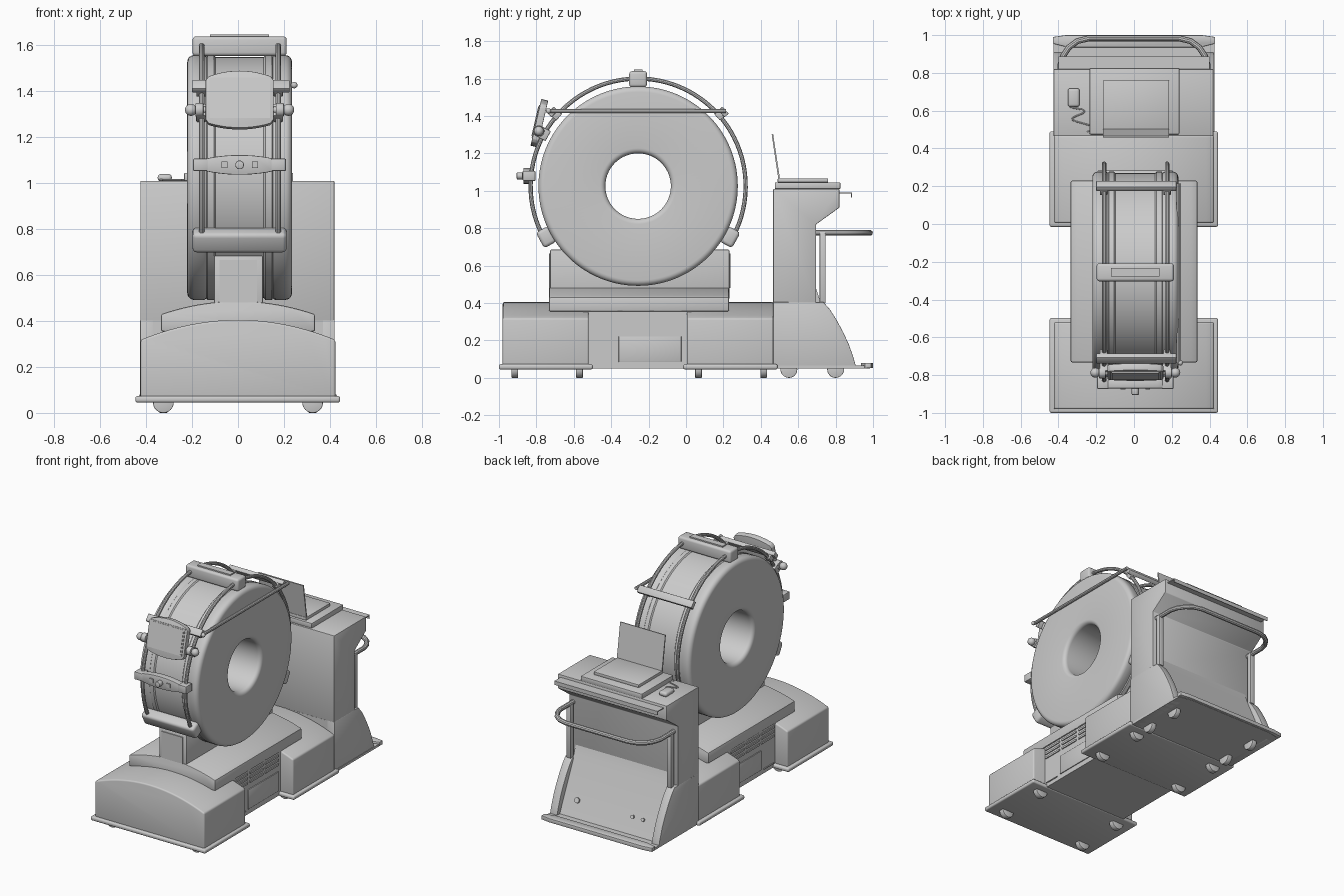
import bpy, bmesh, math
from mathutils import Vector, Matrix

if "Cube" in bpy.data.objects:
    bpy.data.objects.remove(bpy.data.objects["Cube"])

CX, CY, CZ = 0.007, -0.256, 1.025      # ring centre


def finish(name, bm, bevel=0, seg=2, mat=None):
    bmesh.ops.recalc_face_normals(bm, faces=bm.faces)
    if bevel:
        sharp = [e for e in bm.edges if e.calc_face_angle(0) > math.radians(35)]
        bmesh.ops.bevel(bm, geom=sharp, offset=bevel, segments=seg, affect='EDGES', profile=0.5)
    if mat:
        bmesh.ops.transform(bm, matrix=mat, verts=bm.verts)
    me = bpy.data.meshes.new(name)
    bm.to_mesh(me)
    bm.free()
    me.shade_smooth()
    me.set_sharp_from_angle(angle=math.radians(32))
    ob = bpy.data.objects.new(name, me)
    bpy.context.collection.objects.link(ob)
    return ob


def prism(name, pts, axis, a, b, bevel=0, seg=2, mat=None):
    """Extrude a 2D outline along an axis from a to b."""
    put = {'x': lambda p, t: (t, p[0], p[1]), 'y': lambda p, t: (p[0], t, p[1]),
           'z': lambda p, t: (p[0], p[1], t)}[axis]
    bm = bmesh.new()
    lo = [bm.verts.new(put(p, a)) for p in pts]
    hi = [bm.verts.new(put(p, b)) for p in pts]
    bm.faces.new(lo)
    bm.faces.new(hi)
    for i in range(len(pts)):
        j = (i + 1) % len(pts)
        bm.faces.new((lo[i], lo[j], hi[j], hi[i]))
    return finish(name, bm, bevel, seg, mat)


def box(name, x0, x1, y0, y1, z0, z1, bevel=0, seg=2, mat=None):
    return prism(name, [(x0, y0), (x1, y0), (x1, y1), (x0, y1)], 'z', z0, z1, bevel, seg, mat)


def tube(name, pts, r, closed=False):
    cu = bpy.data.curves.new(name, 'CURVE')
    cu.dimensions = '3D'
    cu.bevel_depth, cu.bevel_resolution, cu.use_fill_caps = r, 3, True
    sp = cu.splines.new('POLY')
    sp.points.add(len(pts) - 1)
    for p, co in zip(sp.points, pts):
        p.co = (*co, 1)
    sp.use_smooth = True
    tmp = bpy.data.objects.new(name + "_path", cu)
    bpy.context.collection.objects.link(tmp)
    bm = bmesh.new()
    bm.from_mesh(bpy.data.meshes.new_from_object(tmp))
    bpy.data.objects.remove(tmp)
    return finish(name, bm)


def cyl(name, centre, axis, r, length, bevel=0):
    bm = bmesh.new()
    bmesh.ops.create_cone(bm, cap_ends=True, segments=32, radius1=r, radius2=r, depth=length)
    rot = Vector((0, 0, 1)).rotation_difference(Vector(axis)).to_matrix().to_4x4()
    return finish(name, bm, bevel, 2, Matrix.Translation(centre) @ rot)


def ball(name, centre, r):
    bm = bmesh.new()
    bmesh.ops.create_uvsphere(bm, u_segments=20, v_segments=12, radius=r)
    return finish(name, bm, mat=Matrix.Translation(centre))


def polar(deg, r):
    a = math.radians(deg)
    return CY + r * math.cos(a), CZ + r * math.sin(a)


def ring_box(name, deg, r, w, radial, tang, bevel=0, x=CX, seg=2):
    """Box sitting on the ring, turned to face outward."""
    y, z = polar(deg, r)
    m = Matrix.Translation((x, y, z)) @ Matrix.Rotation(math.radians(deg), 4, 'X')
    return box(name, -w / 2, w / 2, -radial / 2, radial / 2, -tang / 2, tang / 2, bevel, seg, m)


def arch(w, z0, z_edge, z_mid, n=20):
    top = [(w - 2 * w * i / n, z_edge + (z_mid - z_edge) * (1 - (1 - 2 * i / n) ** 2)) for i in range(n + 1)]
    return [(-w, z0), (w, z0)] + top


# Scanner ring: lathed closed profile (x, radius) with rounded rim and channel
def corner(cx, cr, rad, a0):
    return [(cx + rad * math.cos(math.radians(a0 + t)), cr + rad * math.sin(math.radians(a0 + t)))
            for t in range(0, 91, 18)]


half = [(0.105, 0.525), (0.112, 0.533), (0.14, 0.533), (0.145, 0.527), (0.155, 0.533)]
half += corner(0.198, 0.503, 0.03, 0)[::-1] + [(0.228, 0.203)] + corner(0.2, 0.203, 0.028, 270)[::-1][1:]
prof = half + [(-x, r) for x, r in reversed(half)]
bm = bmesh.new()
N = 112
rows = [[bm.verts.new((CX + x, CY + r * math.cos(2 * math.pi * i / N), CZ + r * math.sin(2 * math.pi * i / N)))
         for x, r in prof] for i in range(N)]
for i in range(N):
    a, b = rows[i], rows[(i + 1) % N]
    for j in range(len(prof)):
        k = (j + 1) % len(prof)
        bm.faces.new((a[j], a[k], b[k], b[j]))
finish("scanner_ring", bm)

# Rails around the ring, with end and top brackets
for side, x in (("left", -0.158), ("right", 0.175)):
    tube("ring_rail_" + side, [(x, *polar(d, 0.575)) for d in range(-29, 210, 4)], 0.012)
for nm, d in (("front", 209), ("back", -29)):
    ring_box("rail_bracket_" + nm, d, 0.562, 0.41, 0.075, 0.095, 0.018, seg=3)
ring_box("rail_bracket_top", 90, 0.572, 0.41, 0.085, 0.095, 0.015, seg=3)
ring_box("top_pad", 90, 0.617, 0.256, 0.012, 0.045)

# Crossbars with a long side bar on the right
for nm, d in (("front", 139), ("back", 41)):
    ring_box("crossbar_" + nm, d, 0.605, 0.425, 0.03, 0.05, 0.004, 0.012)
    for s in (-1, 1):
        ring_box("crossbar_clamp", d, 0.59, 0.04, 0.06, 0.045, 0.004, CX + s * 0.168)
tube("side_bar", [(0.238, -0.735, 1.427), (0.238, 0.215, 1.427)], 0.012)
ball("side_bar_knob", (0.245, -0.735, 1.427), 0.014)

# Monitor on its pivot
m = Matrix.Translation((CX, -0.785, 1.362)) @ Matrix.Rotation(math.radians(-13), 4, 'X')
outline = [(-0.148, -0.09)] + [(x / 100 * 1.35, -0.108 - 0.02 * (1 - (x / 10) ** 2)) for x in range(-10, 11, 2)]
outline += [(0.148, -0.09), (0.148, 0.085)]
outline += [(-x / 100 * 1.35, 0.103 + 0.025 * (1 - (x / 10) ** 2)) for x in range(-10, 11, 2)] + [(-0.148, 0.085)]
prism("monitor_body", outline, 'y', -0.018, 0.02, 0.004, mat=m)
for nm, b in (("frame", (-0.132, 0.132, -0.022, -0.016, -0.085, 0.095)),
              ("screen", (-0.123, 0.123, -0.025, -0.016, -0.077, 0.087))):
    box("monitor_" + nm, *b, mat=m)
y, z = polar(151, 0.607)
cyl("monitor_pivot", (CX, y, z), (1, 0, 0), 0.014, 0.41)
for s in (-1, 1):
    ball("monitor_knob", (CX + s * 0.212, y, z), 0.026)
    cyl("monitor_collar", (CX + s * 0.175, y, z), (1, 0, 0), 0.03, 0.035, 0.004)
    ring_box("monitor_clamp", 151, 0.58, 0.045, 0.06, 0.06, 0.005, CX + s * 0.167)

# Control handle with knob and buttons
lens = [(0.145 - 0.029 * i, 0.028 + 0.015 * (1 - (1 - i / 5) ** 2)) for i in range(11)]
m = Matrix.Translation((CX, 0, 1.08))
prism("control_bar", lens + [(x, -v) for x, v in reversed(lens)], 'y', -0.87, -0.825, 0.004, mat=m)
for s in (-1, 1):
    box("control_clamp", CX + s * 0.17 - 0.032, CX + s * 0.17 + 0.032, -0.873, -0.805, 1.053, 1.107, 0.005)
    box("control_button", CX + s * 0.066 - 0.013, CX + s * 0.066 + 0.013, -0.877, -0.865, 1.066, 1.094)
cyl("control_knob", (CX, -0.885, 1.08), (0, 1, 0), 0.019, 0.04, 0.004)

# Pedestal under the ring
box("pedestal", -0.105, 0.108, -0.727, 0.232, 0.42, 0.685, 0.006)
for nm, y in (("front", -0.73), ("back", 0.235)):
    box("pedestal_panel_" + nm, -0.08, 0.083, y - 0.003, y + 0.003, 0.48, 0.665)

# Base: middle bridge, end blocks and skirts
prism("base_bridge", arch(0.335, 0.355, 0.43, 0.487), 'y', -0.732, 0.23, 0.008)
box("base_middle", -0.328, 0.328, -0.55, 0.03, 0.05, 0.36)
for nm, y0, y1 in (("front", -0.98, -0.52), ("back", 0.005, 0.468)):
    prism("base_block_" + nm, arch(0.424, 0.06, 0.318, 0.405), 'y', y0, y1, 0.01, 3)
    box("base_skirt_" + nm, -0.447, 0.445, y0 - 0.02, y1 + 0.022, 0.045, 0.073, 0.01, 3)

# Side vents and service hatches
for s in (-1, 1):
    x0, x1 = sorted((s * 0.325, s * 0.334))
    box("service_hatch", x0, x1, -0.36, -0.025, 0.085, 0.222, 0.002)
    box("base_side_trim", x0, x1, -0.5, -0.39, 0.078, 0.084)
    for row in range(4):
        for col in range(3):
            ya, za = -0.51 + col * 0.17, 0.265 + row * 0.031
            box("vent_slat", x0, x1 + (0.001 if s > 0 else 0), ya, ya + 0.145, za, za + 0.013)

# Console column with overhanging top
prism("console_column", [(0.466, 0.40), (0.466, 1.01), (0.82, 1.01), (0.82, 0.91), (0.695, 0.82), (0.695, 0.40)],
      'x', -0.425, 0.42, 0.004)
prism("console_base", [(0.466, 0.05), (0.466, 0.402), (0.6, 0.402), (0.695, 0.48), (0.715, 0.42), (0.885, 0.05)],
      'x', -0.37, 0.37)
fender = [(0.466, 0.05), (0.466, 0.405), (0.735, 0.405), (0.77, 0.365), (0.805, 0.31),
          (0.84, 0.245), (0.87, 0.18), (0.895, 0.11), (0.912, 0.05)]
for nm, x0, x1 in (("left", -0.426, -0.368), ("right", 0.365, 0.421)):
    prism("console_fender_" + nm, fender, 'x', x0, x1, 0.003)
prism("console_floor", [(-0.425, 0.46), (0.425, 0.46), (0.425, 0.965), (0.33, 0.985), (-0.33, 0.985), (-0.425, 0.965)],
      'z', 0.05, 0.066)
prism("console_bumper", [(-0.43, 0.955), (-0.35, 0.935), (0.35, 0.935), (0.43, 0.955), (0.43, 0.99), (0.36, 1.0),
                         (-0.36, 1.0), (-0.43, 0.99)], 'z', 0.052, 0.08, 0.004)
box("console_lip", -0.4, 0.4, 0.815, 0.888, 0.986, 0.992)
box("console_lip_edge", -0.4, 0.4, 0.883, 0.888, 0.965, 0.992)
for x, r in ((-0.25, 0.012), (-0.17, 0.012), (0.26, 0.018)):
    cyl("console_socket", (x, 0.832, 0.17), (0, 0.91, 0.42), r, 0.02)

# Push handle with posts
quarter = [(0.39, 0.69), (0.39, 0.84), (0.375, 0.89), (0.345, 0.935), (0.3, 0.968), (0.24, 0.983)]
tube("push_handle", [(-x, y, 0.775) for x, y in quarter] + [(x, y, 0.775) for x, y in reversed(quarter)], 0.016)
for s in (-1, 1):
    box("handle_post", s * 0.39 - 0.018, s * 0.39 + 0.018, 0.715, 0.746, 0.40, 0.775, 0.004)

# Laptop on a tray, mouse and cable
box("laptop_tray", -0.235, 0.24, 0.475, 0.825, 1.01, 1.045, 0.004)
box("laptop_base", -0.165, 0.185, 0.49, 0.76, 1.045, 1.066, 0.003)
prism("laptop_screen", [(0.494, 1.06), (0.503, 1.06), (0.466, 1.303), (0.458, 1.302)], 'x', -0.165, 0.185)
box("mouse", -0.35, -0.288, 0.62, 0.718, 1.008, 1.04, 0.014, 3)
tube("mouse_cable", [(-0.32 + 0.045 * math.sin(t * 0.5) - (0.02 if t < 2 else 0) + 0.004 * t, 0.62 - 0.007 * t, 1.014)
                     for t in range(20)], 0.004)

# Casters
for x in (-0.325, 0.325):
    for y in (-0.915, -0.57, 0.067, 0.415):
        cyl("base_caster", (x, y, 0.045), (0, 1, 0), 0.045, 0.036, 0.003)
    for y in (0.55, 0.80):
        cyl("console_caster", (x, y, 0.045), (1, 0, 0), 0.045, 0.036, 0.003)
